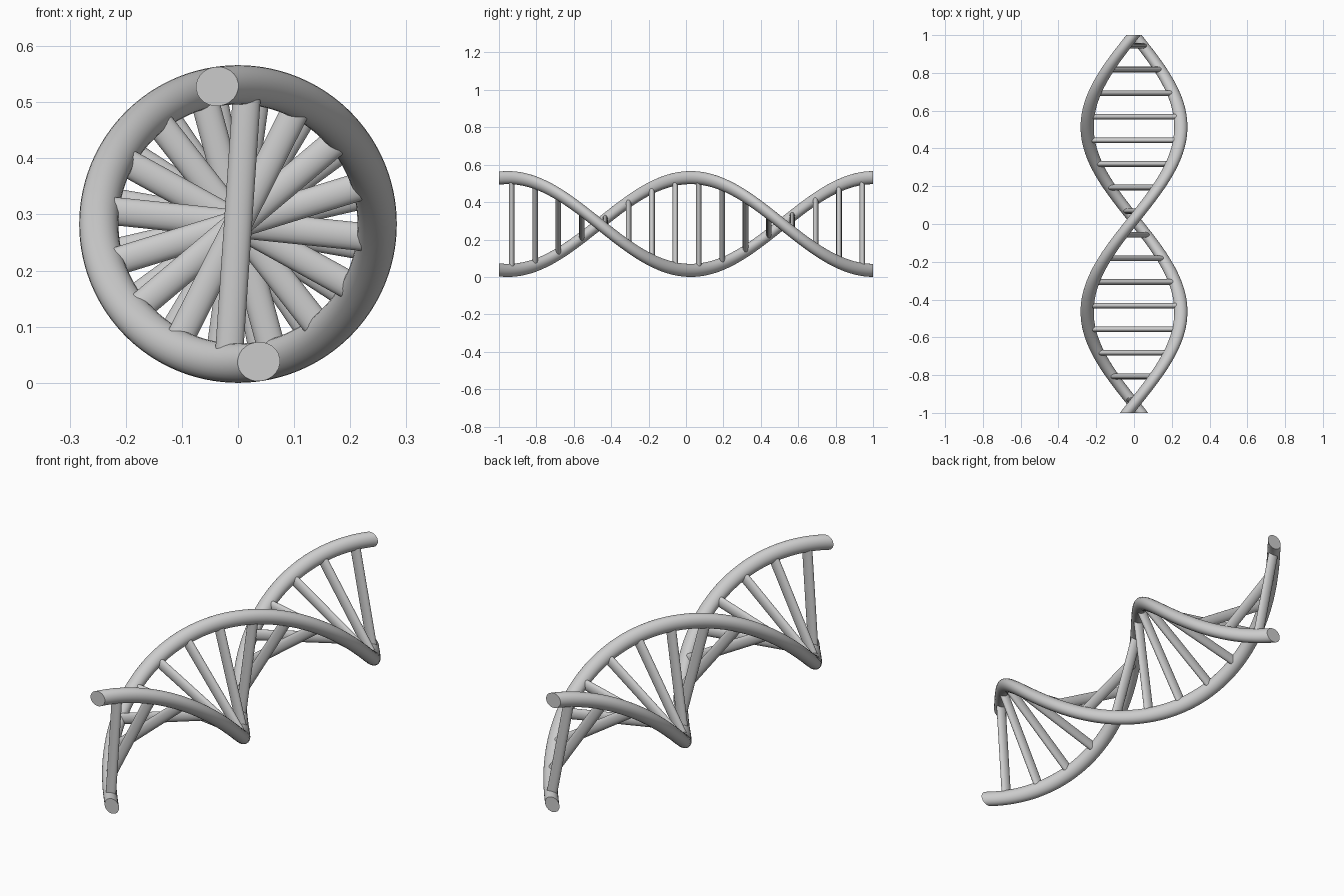
import bpy, bmesh, math
from mathutils import Vector

if "Cube" in bpy.data.objects:
    bpy.data.objects.remove(bpy.data.objects["Cube"])

R = 0.248                      # helix radius to the strand centre
CZ = 0.283                     # axis height
TURN = math.radians(184)       # twist per unit of y
START = math.radians(-8.6)     # angle at the front end, from vertical

grey = bpy.data.materials.new("light grey")
grey.diffuse_color = (0.6, 0.6, 0.6, 1)
grey.use_nodes = True
grey.node_tree.nodes["Principled BSDF"].inputs["Base Color"].default_value = grey.diffuse_color


def frame(y, offset=0.0):
    """Radial and tangential directions of the helix at y."""
    a = START + TURN * (y + 1) + offset
    return Vector((math.sin(a), 0, math.cos(a))), Vector((math.cos(a), 0, -math.sin(a)))


def loft(name, rings):
    """Skin a list of point rings into a capped, smooth tube."""
    bm = bmesh.new()
    vr = [[bm.verts.new(p) for p in ring] for ring in rings]
    n = len(vr[0])
    for a, b in zip(vr, vr[1:]):
        for i in range(n):
            j = (i + 1) % n
            bm.faces.new((a[i], a[j], b[j], b[i]))
    bm.faces.new(vr[0])
    bm.faces.new(vr[-1])
    bmesh.ops.recalc_face_normals(bm, faces=bm.faces[:])
    me = bpy.data.meshes.new(name)
    bm.to_mesh(me)
    bm.free()
    me.materials.append(grey)
    ob = bpy.data.objects.new(name, me)
    bpy.context.collection.objects.link(ob)
    bpy.ops.object.select_all(action='DESELECT')
    ob.select_set(True)
    bpy.context.view_layer.objects.active = ob
    bpy.ops.object.shade_smooth_by_angle(angle=math.radians(40))
    return ob


def ellipse(c, u, v, n):
    return [c + u * math.cos(2 * math.pi * i / n) + v * math.sin(2 * math.pi * i / n)
            for i in range(n)]


# Two twisted strands, cut flat at both ends
STEPS = 160
for name, off in (("strand_a", 0), ("strand_b", math.pi)):
    rings = []
    for k in range(STEPS + 1):
        y = -1 + 2 * k / STEPS
        rad, tan = frame(y, off)
        rings.append(ellipse(Vector((0, y, CZ)) + rad * R, rad * 0.035, tan * 0.038, 24))
    loft(name, rings)

# Sixteen oval rungs joining the strands
for k in range(16):
    y = -0.932 + 0.125 * k
    rad, tan = frame(y)
    c = Vector((0, y, CZ))
    loft(f"rung_{k + 1}", [ellipse(c + rad * s * R, tan * 0.025, Vector((0, 0.015, 0)), 20)
                           for s in (-1, 1)])
